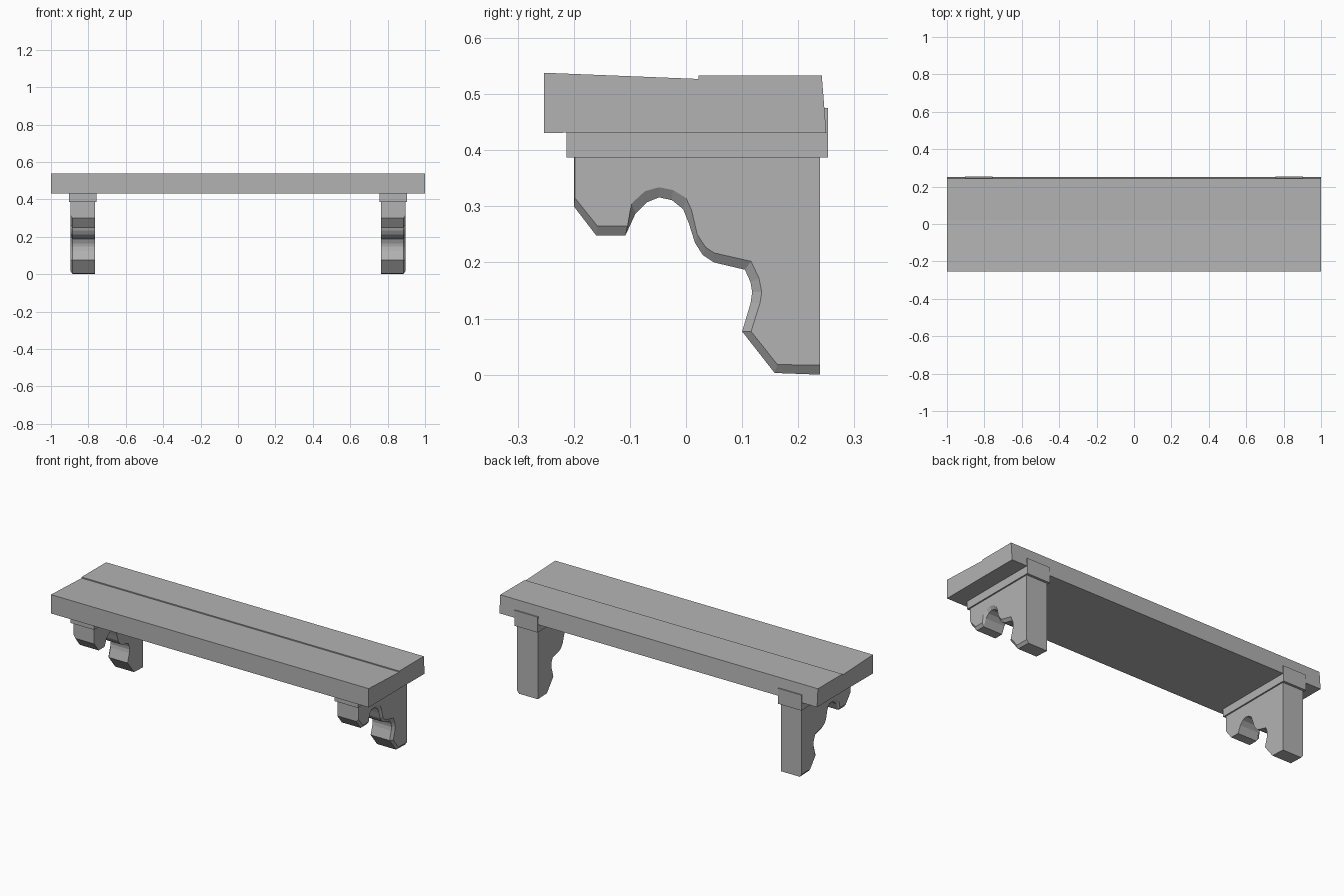
import bpy, bmesh

wood = bpy.data.materials.new("plain_grey")
wood.diffuse_color = (0.45, 0.45, 0.45, 1)


def loft(name, rings):
    """Join matching (x, profile of y/z points) rings into a closed solid."""
    bm = bmesh.new()
    loops = [[bm.verts.new((x, y, z)) for y, z in pts] for x, pts in rings]
    n = len(loops[0])
    for a, b in zip(loops, loops[1:]):
        for i in range(n):
            j = (i + 1) % n
            bm.faces.new((a[i], a[j], b[j], b[i]))
    bm.faces.new(loops[0][::-1])
    bm.faces.new(loops[-1])
    bmesh.ops.recalc_face_normals(bm, faces=bm.faces)
    mesh = bpy.data.meshes.new(name)
    bm.to_mesh(mesh)
    bm.free()
    mesh.materials.append(wood)
    obj = bpy.data.objects.new(name, mesh)
    bpy.context.collection.objects.link(obj)
    return obj


# Two shelf planks, the front one slightly tilted
front = [(-0.253, 0.431), (0.022, 0.432), (0.022, 0.527), (-0.253, 0.538)]
back = [(0.022, 0.432), (0.25, 0.431), (0.242, 0.533), (0.022, 0.533)]
loft("front_plank", [(-1, front), (1, front)])
loft("back_plank", [(-1, back), (1, back)])

# Scrolled bracket profile: full outline and the smaller chamfered outline
full = [(-0.2, 0.39), (-0.2, 0.30), (-0.16, 0.248), (-0.108, 0.248),
        (-0.09, 0.287), (-0.07, 0.307), (-0.048, 0.316), (-0.025, 0.311),
        (-0.005, 0.295), (0.005, 0.27), (0.016, 0.235), (0.03, 0.213),
        (0.05, 0.2), (0.105, 0.187), (0.115, 0.165), (0.118, 0.147),
        (0.115, 0.127), (0.10, 0.077), (0.158, 0.003), (0.239, 0.0),
        (0.239, 0.39)]
small = [(-0.198, 0.39), (-0.198, 0.315), (-0.158, 0.265), (-0.104, 0.265),
         (-0.097, 0.305), (-0.073, 0.327), (-0.048, 0.334), (-0.023, 0.329),
         (0.0, 0.315), (0.01, 0.293), (0.02, 0.25), (0.035, 0.227),
         (0.05, 0.217), (0.116, 0.202), (0.13, 0.172), (0.135, 0.147),
         (0.132, 0.128), (0.116, 0.077), (0.163, 0.018), (0.239, 0.017),
         (0.239, 0.39)]
cap = [(-0.213, 0.387), (0.253, 0.387), (0.253, 0.475), (-0.213, 0.475)]

# Bracket and its cap at each end, chamfered on the outer side
for side, s in (("left", -1), ("right", 1)):
    loft(side + "_bracket", [(0.765 * s, full), (0.884 * s, full), (0.896 * s, small)])
    loft(side + "_bracket_cap", [(0.757 * s, cap), (0.904 * s, cap)])
